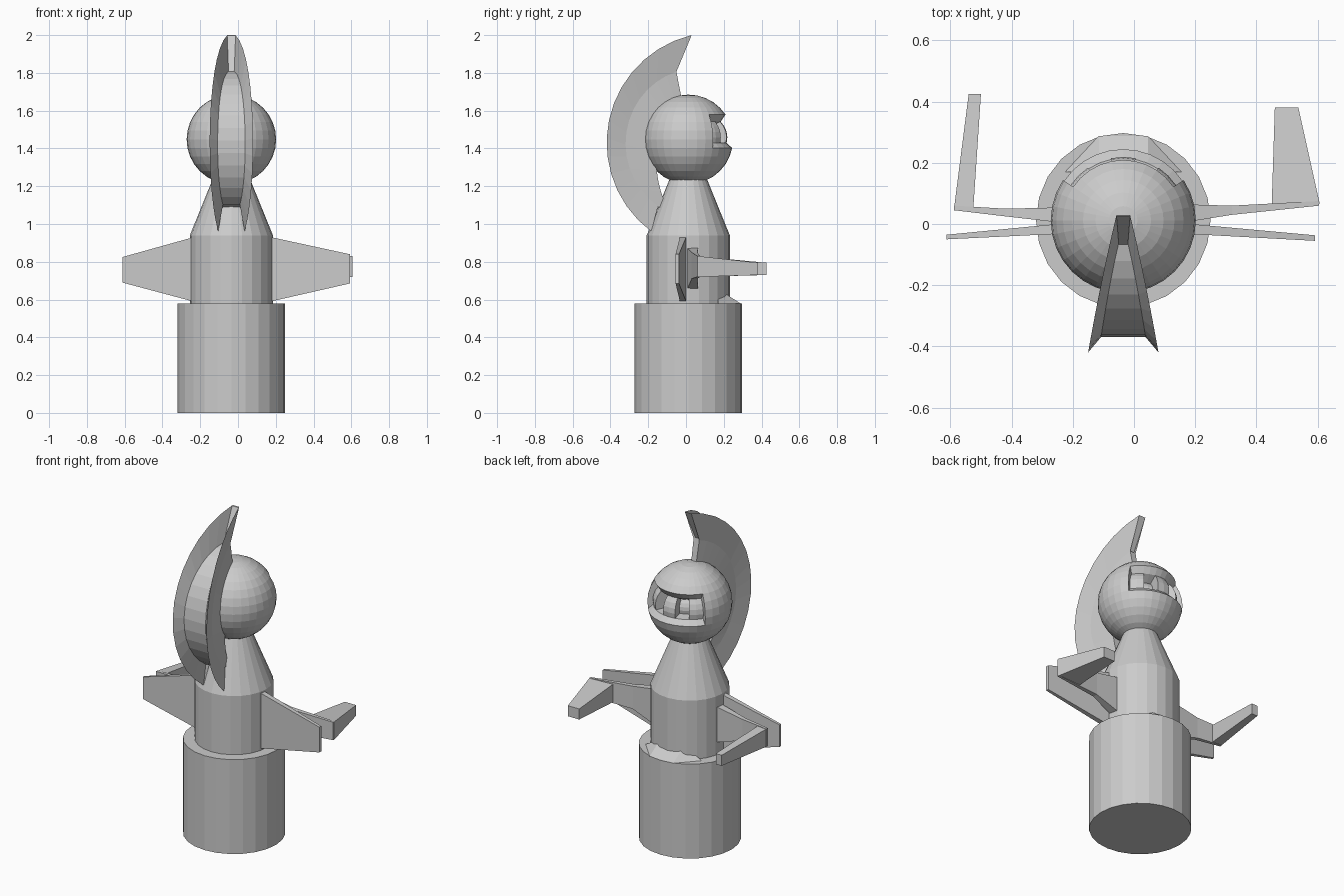
import bpy, bmesh, math
from mathutils import Vector

if "Cube" in bpy.data.objects:
    bpy.data.objects.remove(bpy.data.objects["Cube"])

CX, CY = -0.035, 0.012   # axis of the body


def finish(name, bm):
    bmesh.ops.recalc_face_normals(bm, faces=bm.faces)
    me = bpy.data.meshes.new(name)
    bm.to_mesh(me)
    bm.free()
    ob = bpy.data.objects.new(name, me)
    bpy.context.collection.objects.link(ob)
    return ob


def tube(name, r0, r1, z0, z1, segs=24):
    bpy.ops.mesh.primitive_cone_add(vertices=segs, radius1=r0, radius2=r1,
                                    depth=z1 - z0, location=(CX, CY, (z0 + z1) / 2))
    bpy.context.object.name = name


def loft(name, sections, closed=True):
    """Skin a list of point rings, with end caps."""
    bm = bmesh.new()
    rings = [[bm.verts.new(p) for p in s] for s in sections]
    n = len(rings[0])
    for a, b in zip(rings, rings[1:]):
        for i in range(n):
            j = (i + 1) % n
            bm.faces.new((a[i], a[j], b[j], b[i]))
    if closed:
        bm.faces.new(rings[0])
        bm.faces.new(rings[-1])
    return finish(name, bm)


def rect_x(x, y0, y1, z0, z1):
    return [(x, y0, z0), (x, y1, z0), (x, y1, z1), (x, y0, z1)]


def rect_y(y, x0, x1, z0, z1):
    return [(x0, y, z0), (x1, y, z0), (x1, y, z1), (x0, y, z1)]


# body
tube("base", 0.285, 0.285, 0.0, 0.58)
tube("torso", 0.22, 0.22, 0.57, 0.94)
tube("shoulder_cone", 0.22, 0.09, 0.94, 1.26)

# small sloped skirt on the ledge at the back
loft("back_skirt", [
    [(CX - .19, .17, .58), (CX + .19, .17, .58), (CX + .08, .288, .58), (CX - .08, .288, .58)],
    [(CX - .1, .17, .63), (CX + .1, .17, .63), (CX + .08, .21, .63), (CX - .08, .21, .63)]])

# head with a recessed visor on the +y side
bm = bmesh.new()
bmesh.ops.create_uvsphere(bm, u_segments=32, v_segments=16, radius=0.237)


def polar(f):
    c = f.calc_center_median()
    return math.degrees(math.atan2(c.x, c.y)), math.degrees(math.asin(c.z / c.length))


def push(faces, depth, scale_z=1.0):
    """Extrude a face patch towards the head centre."""
    ret = bmesh.ops.extrude_face_region(bm, geom=faces)
    bmesh.ops.delete(bm, geom=[f for f in faces if f.is_valid], context='FACES')
    for v in [g for g in ret['geom'] if isinstance(g, bmesh.types.BMVert)]:
        v.co -= v.co.normalized() * depth
        v.co.z = 0.04 + (v.co.z - 0.04) * scale_z
    return [g for g in ret['geom'] if isinstance(g, bmesh.types.BMFace)]


visor = [f for f in bm.faces if abs(polar(f)[0]) < 56 and -11 < polar(f)[1] < 33]
floor = push(visor, 0.03, 0.72)
for lo, hi in ((11.5, 34), (34, 56), (-34, -11.5), (-56, -34)):
    cells = [f for f in floor if f.is_valid and lo < polar(f)[0] < hi]
    if abs(lo + hi) / 2 < 30:
        push(cells, 0.06)
bmesh.ops.translate(bm, verts=bm.verts, vec=Vector((CX, CY, 1.448)))
finish("head", bm)

# crest: grooved arc sweeping over the front of the head
AY, AZ = 0.166, 1.43


def arc(u, a0, a1, r):
    a = math.radians(a0 + (a1 - a0) * u)
    return AY - r * math.cos(a), AZ + r * math.sin(a)


sections = []
STEPS = 14
for i in range(STEPS + 1):
    u = i / STEPS
    d = (u - 0.59) ** 2
    half = [  # half width and (y, z): root, side kink, rim, groove floor
        (0.055 - 0.11 * d, arc(u, 51, -56, 0.30 + 0.15 * u ** 3)),
        (0.082 - 0.18 * d, arc(u, 60, -47, 0.486 - 0.15 * d)),
        (0.115 - 0.267 * d, arc(u, 76.6, -53.3, 0.586)),
        (0.073 - 0.167 * d, arc(u, 59, -42, 0.536 - 0.27 * d)),
    ]
    left = [(CX - w, y, z) for w, (y, z) in half]
    right = [(CX + w, y, z) for w, (y, z) in reversed(half)]
    sections.append(left + right)
loft("crest", sections)
# plate closing the top of the groove
s = sections[0]
loft("crest_tip", [[s[2], s[5], s[4], s[3]],
                   [(x, y - .006, z - .003) for x, y, z in (s[2], s[5], s[4], s[3])]])

# left arm: front plate, rear strut and forearm
loft("left_arm_plate", [rect_x(-.20, -.03, .005, .58, .94), rect_x(-.612, -.05, -.035, .69, .825)])
loft("left_arm_strut", [rect_x(-.20, .0, .055, .64, .88), rect_x(-.42, .025, .05, .71, .84),
                        rect_x(-.588, .045, .06, .72, .83)])
loft("left_forearm", [rect_y(.05, -.588, -.525, .72, .83), rect_y(.425, -.54, -.50, .73, .795)])

# right arm: same parts, wider forearm
loft("right_arm_plate", [rect_x(.13, -.03, .005, .58, .94), rect_x(.592, -.055, -.037, .685, .84)])
loft("right_arm_strut", [rect_x(.13, .0, .065, .64, .88), rect_x(.32, .03, .06, .71, .85),
                         rect_x(.605, .06, .075, .72, .83)])
loft("right_forearm", [rect_y(.065, .45, .607, .72, .83), rect_y(.38, .46, .537, .73, .795)])
